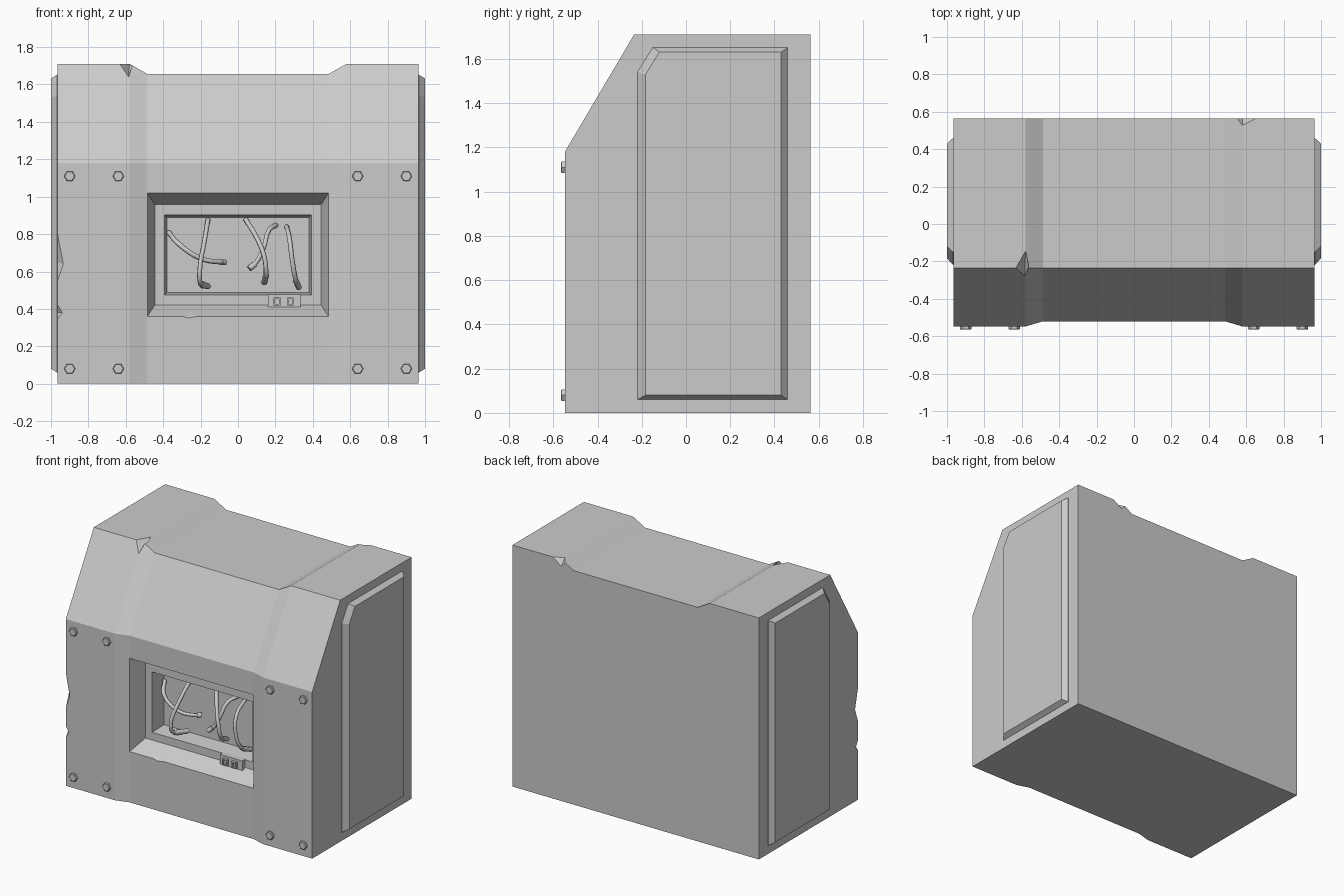
import bpy, bmesh, math
from mathutils import Matrix, Vector

if "Cube" in bpy.data.objects:
    bpy.data.objects.remove(bpy.data.objects["Cube"])


def finish(bm, name):
    bmesh.ops.recalc_face_normals(bm, faces=bm.faces)
    me = bpy.data.meshes.new(name)
    bm.to_mesh(me)
    bm.free()
    ob = bpy.data.objects.new(name, me)
    bpy.context.collection.objects.link(ob)
    return ob


def loft(name, rings):
    """Closed solid through a list of point rings."""
    bm = bmesh.new()
    vs = [[bm.verts.new(p) for p in r] for r in rings]
    n = len(rings[0])
    for a, b in zip(vs, vs[1:]):
        for i in range(n):
            j = (i + 1) % n
            bm.faces.new((a[i], a[j], b[j], b[i]))
    bm.faces.new(vs[0])
    bm.faces.new(vs[-1][::-1])
    return finish(bm, name)


def hull(name, pts):
    bm = bmesh.new()
    for p in pts:
        bm.verts.new(p)
    r = bmesh.ops.convex_hull(bm, input=bm.verts)
    junk = [g for g in r['geom_interior'] if isinstance(g, bmesh.types.BMVert)]
    bmesh.ops.delete(bm, geom=junk, context='VERTS')
    return finish(bm, name)


def cut(target, cutter):
    cutter.hide_render = True
    m = target.modifiers.new("cut", 'BOOLEAN')
    m.operation, m.solver, m.object = 'DIFFERENCE', 'EXACT', cutter
    bpy.context.view_layer.objects.active = target
    bpy.ops.object.modifier_apply(modifier=m.name)
    bpy.data.objects.remove(cutter)


def rect(w, z0, z1, y):
    return [(-w, y, z0), (w, y, z0), (w, y, z1), (-w, y, z1)]


def box(name, x0, x1, y0, y1, z0, z1):
    return loft(name, [[(x0, y, z0), (x1, y, z0), (x1, y, z1), (x0, y, z1)] for y in (y0, y1)])


# Housing: full profile at the ends, slightly sunken in the middle
full = [(-0.548, 0), (-0.548, 1.18), (-0.235, 1.71), (0.563, 1.71), (0.563, 0)]
sunk = [(-0.52, 0), (-0.52, 1.18), (-0.235, 1.657), (0.563, 1.657), (0.563, 0)]
stations = [(-0.965, full), (-0.58, full), (-0.486, sunk), (0.486, sunk), (0.58, full), (0.965, full)]
housing = loft("housing", [[(x, y, z) for y, z in prof] for x, prof in stations])

# Window: tapered reveal, then inner compartment
cut(housing, loft("reveal_cutter", [rect(0.484, 0.36, 1.02, -0.7), rect(0.484, 0.36, 1.02, -0.52),
                                    rect(0.445, 0.42, 0.957, -0.40)]))
cut(housing, loft("compartment_cutter", [rect(0.392, 0.475, 0.902, -0.45), rect(0.392, 0.475, 0.902, -0.40),
                                         rect(0.38, 0.488, 0.888, -0.285)]))

# Chipped edges
chips = [
    [(-0.967, -0.55, 0.82), (-0.967, -0.55, 0.54), (-0.932, -0.55, 0.64), (-0.967, -0.51, 0.65), (-1.0, -0.6, 0.66)],
    [(-0.967, -0.55, 0.43), (-0.967, -0.55, 0.34), (-0.937, -0.55, 0.38), (-0.967, -0.52, 0.38), (-1.0, -0.6, 0.38)],
    [(-0.635, -0.235, 1.713), (-0.58, -0.14, 1.713), (-0.585, -0.28, 1.638), (-0.56, -0.22, 1.69), (-0.59, -0.3, 1.8)],
    [(0.535, 0.565, 1.713), (0.66, 0.565, 1.713), (0.58, 0.525, 1.713), (0.58, 0.565, 1.66), (0.59, 0.62, 1.78)],
    [(-0.36, -0.54, 0.362), (-0.27, -0.54, 0.338), (-0.14, -0.54, 0.362), (-0.25, -0.43, 0.41), (-0.25, -0.55, 0.45)],
]
for c in chips:
    cut(housing, hull("chip_cutter", c))

# Raised side panels
outer = [(-0.22, 0.06), (-0.22, 1.54), (-0.15, 1.652), (0.46, 1.652), (0.46, 0.06)]
inner = [(-0.183, 0.08), (-0.183, 1.53), (-0.12, 1.632), (0.43, 1.632), (0.43, 0.08)]
for s, side in ((-1, "left"), (1, "right")):
    loft(f"side_panel_{side}", [[(s * x, y, z) for y, z in p]
                                for x, p in ((0.955, outer), (0.967, outer), (1.0, inner))])

# Hexagonal bolts
for x in (-0.9, -0.64, 0.64, 0.9):
    for z in (0.08, 1.11):
        loft("bolt", [[(x + r * math.cos(a), y, z + r * math.sin(a))
                       for a in (math.tau * i / 6 for i in range(6))]
                      for y, r in ((-0.54, 0.03), (-0.562, 0.03), (-0.565, 0.026))])

# Connector with two sockets on the window ledge
box("connector", 0.16, 0.335, -0.43, -0.39, 0.41, 0.478)
for x in (0.19, 0.262):
    s = box("socket", x, x + 0.036, -0.448, -0.42, 0.418, 0.462)
    cut(s, box("socket_cutter", x + 0.008, x + 0.028, -0.46, -0.438, 0.426, 0.454))


# Cables with thicker end sleeves
def tube(name, pts, radius):
    cu = bpy.data.curves.new(name, 'CURVE')
    cu.dimensions = '3D'
    cu.bevel_depth, cu.bevel_resolution, cu.resolution_u = radius, 1, 4
    cu.use_fill_caps = True
    sp = cu.splines.new('BEZIER')
    sp.bezier_points.add(len(pts) - 1)
    for b, p in zip(sp.bezier_points, pts):
        b.co = p
        b.handle_left_type = b.handle_right_type = 'AUTO'
    ob = bpy.data.objects.new(name, cu)
    bpy.context.collection.objects.link(ob)
    bpy.ops.object.select_all(action='DESELECT')
    ob.select_set(True)
    bpy.context.view_layer.objects.active = ob
    bpy.ops.object.convert(target='MESH')


cables = [
    [(-0.37, -0.29, 0.81), (-0.32, -0.37, 0.75), (-0.2, -0.38, 0.67), (-0.09, -0.33, 0.65), (-0.07, -0.31, 0.65)],
    [(-0.16, -0.29, 0.88), (-0.18, -0.39, 0.76), (-0.205, -0.46, 0.6), (-0.2, -0.43, 0.535), (-0.16, -0.33, 0.52)],
    [(0.04, -0.3, 0.88), (0.1, -0.38, 0.78), (0.14, -0.42, 0.68), (0.15, -0.4, 0.58), (0.14, -0.32, 0.54)],
    [(0.205, -0.29, 0.85), (0.165, -0.35, 0.82), (0.135, -0.4, 0.72), (0.09, -0.41, 0.64), (0.06, -0.42, 0.615)],
    [(0.26, -0.29, 0.84), (0.275, -0.41, 0.78), (0.29, -0.44, 0.66), (0.31, -0.4, 0.55), (0.325, -0.32, 0.515)],
]
for i, c in enumerate(cables, 1):
    tube(f"cable_{i}", c, 0.013)
    tube(f"cable_sleeve_{i}", c[-2:], 0.017)
